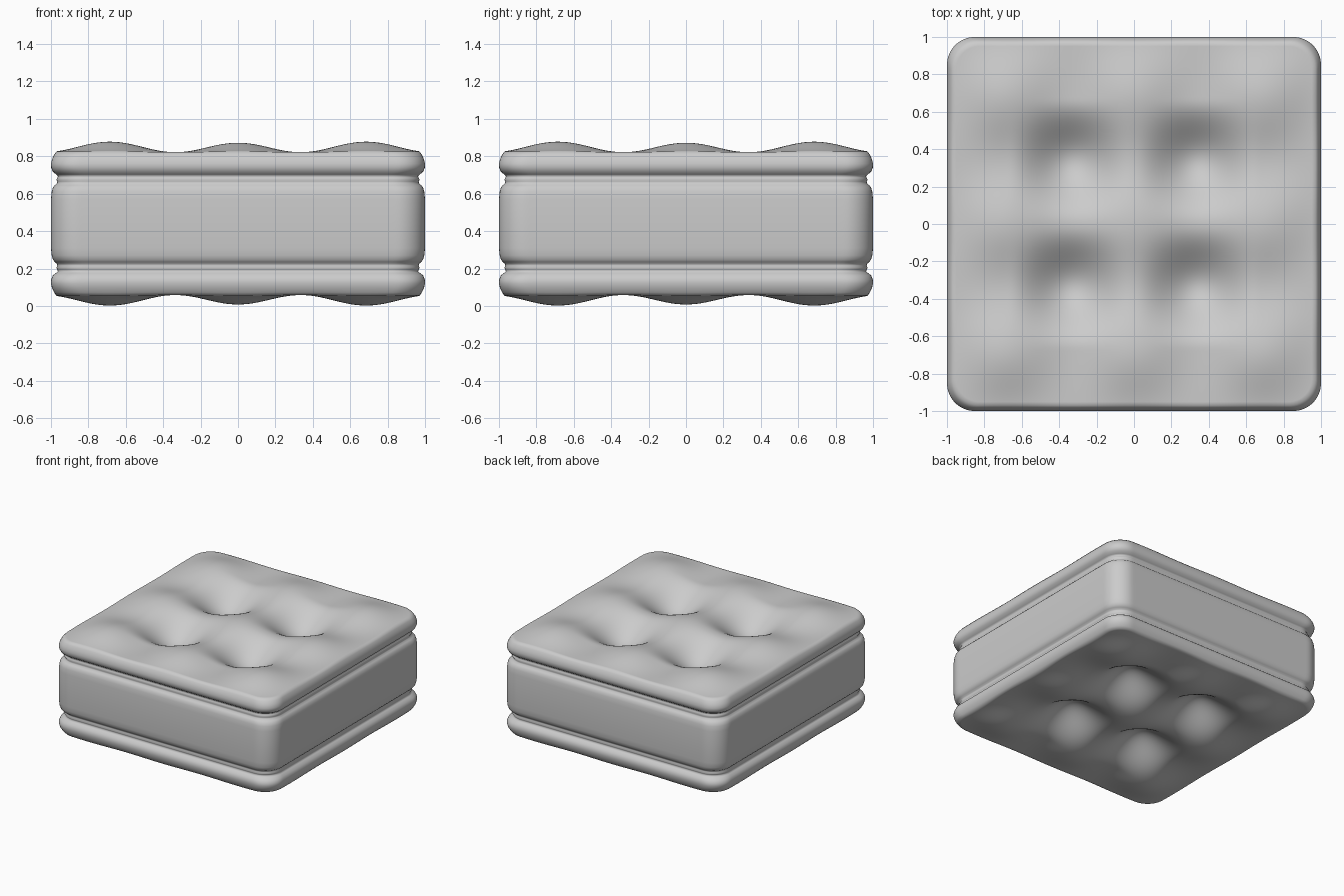
import bpy, bmesh
from math import pi, sin, cos, hypot

if "Cube" in bpy.data.objects:
    bpy.data.objects.remove(bpy.data.objects["Cube"])

MID = 0.44      # half height, mirror plane
TUFT = 0.335    # tuft positions along x and y
R = 0.15        # vertical corner radius
EDGE = 0.97     # cap size where it meets the side


def pillow(t):
    # quilted swell: zero on the tuft lines, peaks at 0 and 0.7
    t = abs(t)
    if t < TUFT:
        return 0.9 * cos(pi * t / (2 * TUFT)) ** 2
    return sin(pi * (t - TUFT) / 0.7) ** 2


def dimple(t):
    d = abs(abs(t) - TUFT) / 0.33
    return cos(pi * d / 2) ** 2 if d < 1 else 0.0


def rounded(x, y):
    # square to rounded square
    lim = 1 - R
    qx, qy = max(-lim, min(lim, x)), max(-lim, min(lim, y))
    dx, dy = x - qx, y - qy
    if dx and dy:
        k = max(abs(dx), abs(dy)) / hypot(dx, dy)
        dx, dy = dx * k, dy * k
    return qx + dx, qy + dy


# tufted top
bm = bmesh.new()
bmesh.ops.create_grid(bm, x_segments=100, y_segments=100, size=1)
for v in bm.verts:
    x, y = rounded(v.co.x, v.co.y)
    x, y = x * EDGE, y * EDGE
    z = 0.822 + 0.056 * pillow(x) * pillow(y) - 0.15 * dimple(x) * dimple(y)
    v.co = (x, y, z - MID)

# side wall: (scale, z) with rolled border and groove
side = [(0.983, 0.808), (0.994, 0.785), (1, 0.76), (0.999, 0.74), (0.99, 0.717),
        (0.972, 0.703), (0.963, 0.695), (0.966, 0.685), (0.971, 0.675),
        (0.966, 0.665), (0.968, 0.655), (0.98, 0.645), (0.99, 0.632),
        (0.996, 0.61), (1, 0.57), (1, MID)]
edges = [e for e in bm.edges if e.is_boundary]
prev = EDGE
for s, z in side:
    out = bmesh.ops.extrude_edge_only(bm, edges=edges)["geom"]
    for v in (g for g in out if isinstance(g, bmesh.types.BMVert)):
        v.co = (v.co.x * s / prev, v.co.y * s / prev, z - MID)
    edges = [g for g in out if isinstance(g, bmesh.types.BMEdge)
             and g.is_boundary]
    prev = s
bmesh.ops.recalc_face_normals(bm, faces=bm.faces)
for f in bm.faces:
    f.smooth = True

mesh = bpy.data.meshes.new("tufted_cushion")
bm.to_mesh(mesh)
bm.free()
cushion = bpy.data.objects.new("tufted_cushion", mesh)
bpy.context.collection.objects.link(cushion)
cushion.location.z = MID

# matching underside
mirror = cushion.modifiers.new("underside", 'MIRROR')
mirror.use_axis = (False, False, True)
mirror.merge_threshold = 0.0005
